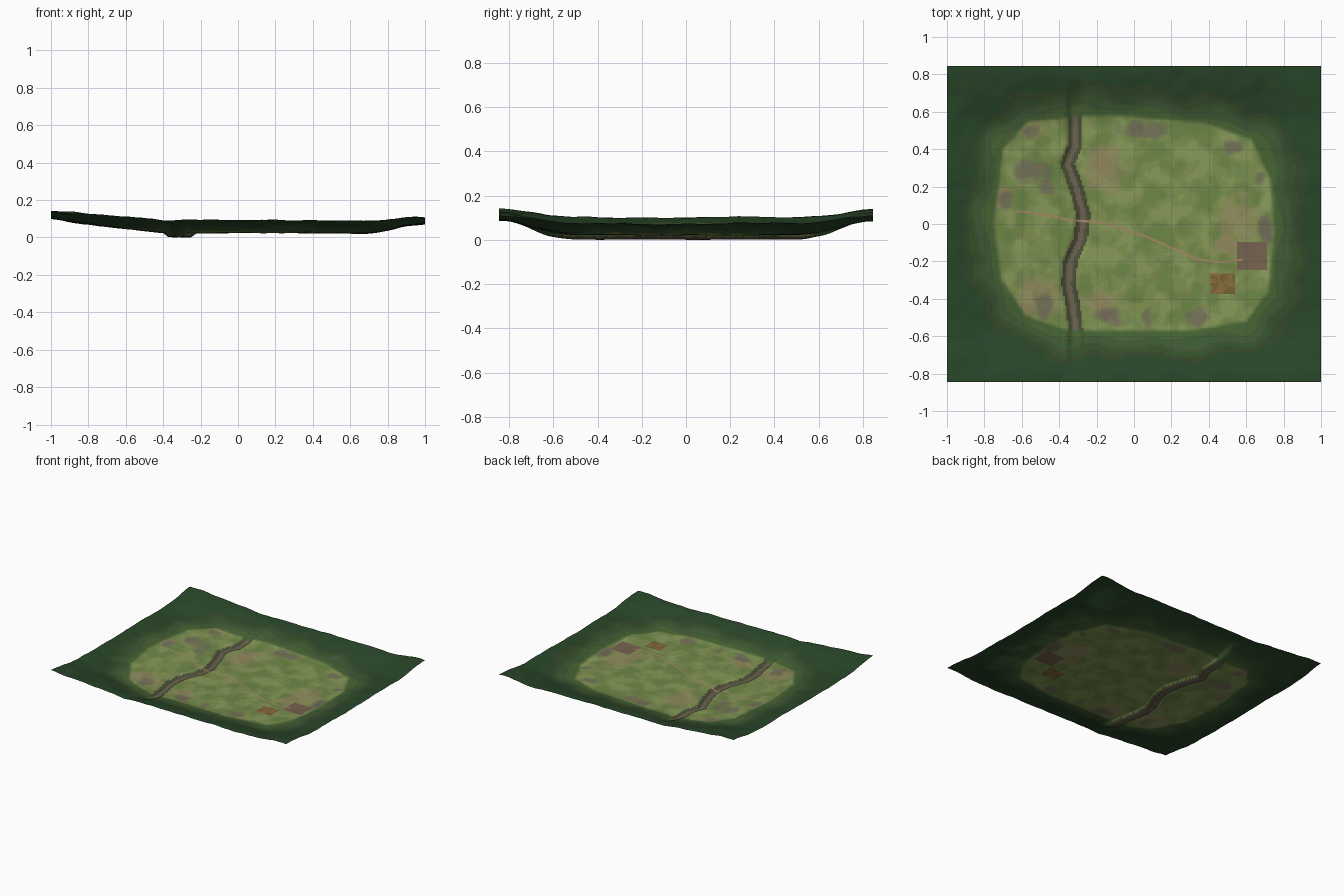
import bpy, math
from mathutils import Vector, noise

if "Cube" in bpy.data.objects:
    bpy.data.objects.remove(bpy.data.objects["Cube"])

HX, HY, NX, NY = 1.0, 0.845, 200, 169

# Outline of the grassy clearing, stream course and footpath
CLEARING = [(-.57, .545), (-.3, .575), (-.1, .58), (.38, .54), (.63, .45), (.73, .24), (.75, -.03),
            (.72, -.36), (.6, -.52), (.32, -.57), (-.35, -.57), (-.58, -.49), (-.71, -.29),
            (-.75, 0), (-.70, .4)]
STREAM = [(-.58, -.31), (-.45, -.325), (-.32, -.35), (-.2, -.34), (-.08, -.285), (.05, -.27),
          (.2, -.31), (.32, -.355), (.42, -.315), (.58, -.315)]
PATH = [(-.63, .07), (-.47, .05), (-.35, .02), (-.18, .01), (.05, -.06), (.34, -.19),
        (.47, -.205), (.58, -.19)]
# Height of the valley floor from west to east
FLOOR = [(-1, .108), (-.8, .076), (-.7, .062), (-.6, .05), (-.4, .028), (-.2, .026), (0, .029),
         (.7, .026), (.8, .042), (.9, .07), (1, .08)]
# Soft ground patches: x, y, radius x, radius y
EARTH = [(.57, .02, .13, .14), (-.17, .3, .14, .15), (-.17, -.43, .13, .09), (-.52, -.38, .16, .12),
         (-.54, .51, .09, .06), (.5, -.12, .1, .08), (-.7, .15, .05, .07)]
ROCK = [(-.55, .29, .12, .07), (-.14, -.5, .11, .05), (-.48, -.42, .06, .09), (.05, .5, .16, .06),
        (.34, -.5, .07, .06), (.53, .41, .06, .04), (.68, .24, .04, .05), (-.68, .13, .05, .07),
        (.7, -.03, .05, .1), (-.55, .5, .05, .04), (.07, -.5, .04, .06), (-.47, .2, .05, .05)]


def interp(table, t):
    if t <= table[0][0]:
        return table[0][1]
    for (a, u), (b, v) in zip(table, table[1:]):
        if t <= b:
            return u + (v - u) * (t - a) / (b - a)
    return table[-1][1]


def smooth(a, b, t):
    t = min(1, max(0, (t - a) / (b - a)))
    return t * t * (3 - 2 * t)


def mix(a, b, t):
    return tuple(p + (q - p) * t for p, q in zip(a, b))


def outside(x, y):
    """Signed distance to the clearing, positive in the forest."""
    best, inside = 9, False
    for (ax, ay), (bx, by) in zip(CLEARING, CLEARING[1:] + CLEARING[:1]):
        ex, ey = bx - ax, by - ay
        t = min(1, max(0, ((x - ax) * ex + (y - ay) * ey) / (ex * ex + ey * ey)))
        best = min(best, math.hypot(x - ax - t * ex, y - ay - t * ey))
        if (ay > y) != (by > y) and x < ax + ex * (y - ay) / ey:
            inside = not inside
    return -best if inside else best


def n(x, y, scale, seed):
    return noise.noise(Vector((x * scale, y * scale, seed)))


def height(x, y):
    base = sum(interp(FLOOR, x + k * .03) for k in (-1, 0, 1)) / 3
    rise = .069 * smooth(.5, .86, abs(y)) * (1 - .5 * x ** 4)
    trench = .022 * (1 - smooth(.015, .055, abs(x - interp(STREAM, y)))) * (1 - smooth(.6, .8, abs(y)))
    rough = .4 + .6 * smooth(.55, .8, max(abs(x), abs(y) * 1.1))
    return base + rise - trench + rough * (.007 * n(x, y, 5, 3.3) + .005 * n(x, y, 12, 7.7))


def patch(spots, x, y, seed):
    w = max(1 - math.hypot((x - a) / r, (y - b) / s) for a, b, r, s in spots)
    return smooth(-.05, .6, w + .5 * n(x, y, 18, seed))


def colour(x, y):
    d = outside(x, y)
    forest = mix((70, 97, 56), (47, 68, 43), smooth(.0, .2, d + .06 * n(x, y, 6, 1.2)))
    if d > .015:
        return forest
    c = mix((110, 132, 72), (134, 152, 88), smooth(-.5, .5, n(x, y, 9, 2.1) + .4 * n(x, y, 22, 4.1)))
    c = mix(c, (150, 138, 98), .8 * patch(EARTH, x, y, 5.5))
    c = mix(c, (112, 108, 88), .85 * patch(ROCK, x, y, 8.5))
    if abs(x - .63) < .08 and abs(y + .165) < .075:
        c = (116, 102, 78)
    if abs(x - .475) < .07 and abs(y + .32) < .055:
        c = mix((120, 100, 58), (142, 112, 66), smooth(-.3, .3, n(x, y, 45, 6.6)))
    s = abs(x - interp(STREAM, y))
    if s < .038:
        c = (112, 102, 84) if s < .014 else (82, 84, 66)
    return mix(c, forest, smooth(-.015, .015, d))


MATERIALS = {}


def material(rgb, step=9):
    key = tuple(round(v / step) * step for v in rgb)
    if key not in MATERIALS:
        m = bpy.data.materials.new("ground_%d_%d_%d" % key)
        m.diffuse_color = [(v / 255) ** 2.2 for v in key] + [1]
        m.use_nodes = True
        m.node_tree.nodes["Principled BSDF"].inputs["Base Color"].default_value = m.diffuse_color
        MATERIALS[key] = m
    return MATERIALS[key]


def sheet(name, verts, faces, colours):
    mesh = bpy.data.meshes.new(name)
    mesh.from_pydata(verts, [], faces)
    slots = {}
    for poly, rgb in zip(mesh.polygons, colours):
        m = material(rgb)
        if m.name not in slots:
            slots[m.name] = len(slots)
            mesh.materials.append(m)
        poly.material_index = slots[m.name]
        poly.use_smooth = True
    obj = bpy.data.objects.new(name, mesh)
    bpy.context.collection.objects.link(obj)
    return obj


# Terrain: one open sheet with a forest rim around a shallow valley
points = [(-HX + 2 * HX * i / NX, -HY + 2 * HY * j / NY) for j in range(NY + 1) for i in range(NX + 1)]
levels = [height(*p) for p in points]
low = min(levels)
verts = [(x, y, z - low) for (x, y), z in zip(points, levels)]
faces = [(k, k + 1, k + NX + 2, k + NX + 1) for j in range(NY) for k in range(j * (NX + 1), j * (NX + 1) + NX)]
half = HX / NX
sheet("terrain", verts, faces, [colour(verts[f[0]][0] + half, verts[f[0]][1] + half) for f in faces])

# Footpath: thin ribbon draped on the ground
STEPS, W = 120, .006
ribbon = []
for i in range(STEPS + 1):
    x = PATH[0][0] + (PATH[-1][0] - PATH[0][0]) * i / STEPS
    y = sum(interp(PATH, x + k * .02) for k in (-1, 0, 1)) / 3
    ribbon += [(x, y + s, height(x, y + s) - low + .0012) for s in (-W, W)]
sheet("footpath", ribbon, [(2 * i, 2 * i + 2, 2 * i + 3, 2 * i + 1) for i in range(STEPS)],
      [(160, 135, 96)] * STEPS)
